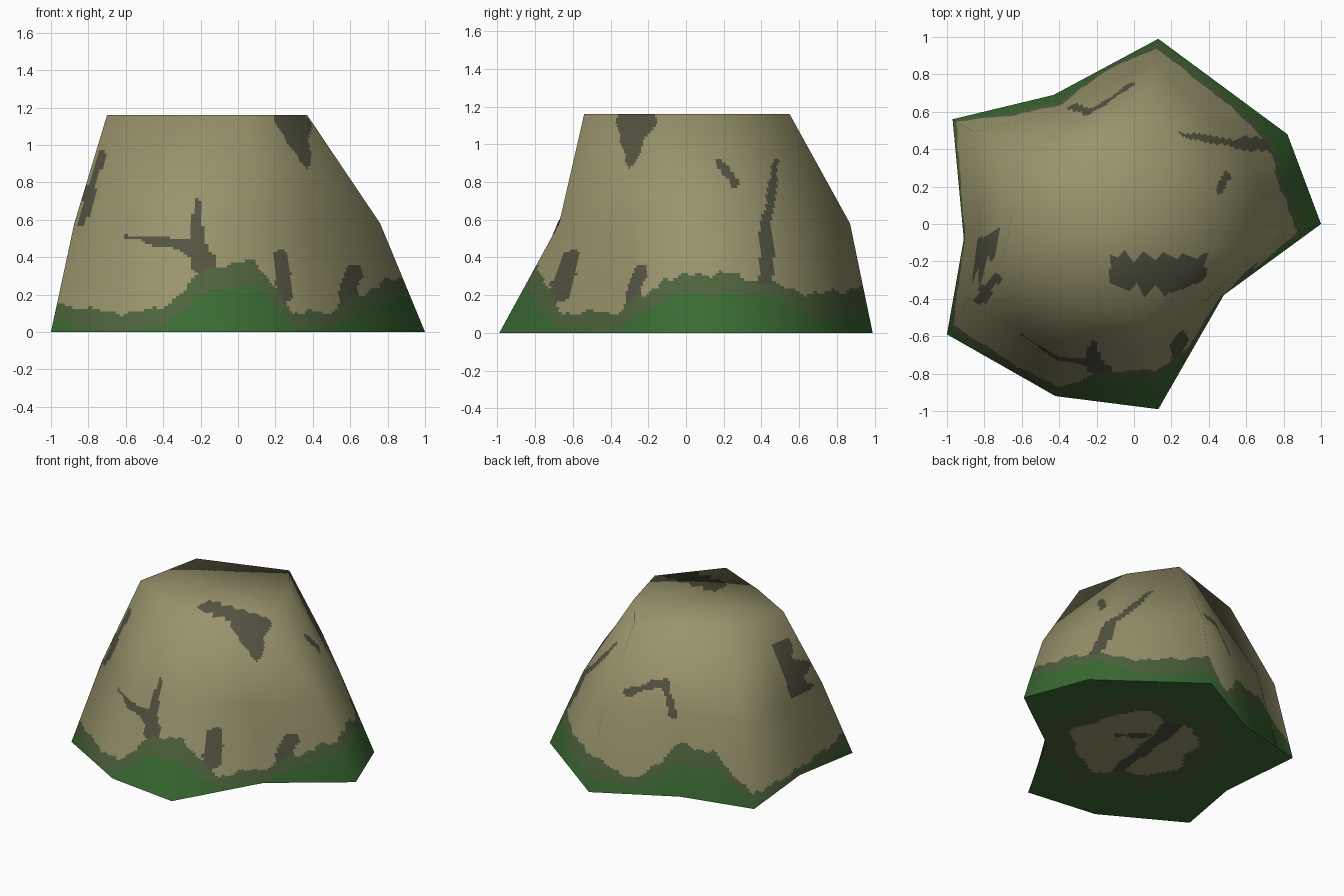
import bpy, bmesh, math
from mathutils import Vector

if "Cube" in bpy.data.objects:
    bpy.data.objects.remove(bpy.data.objects["Cube"])

def mat(name, rgb):
    m = bpy.data.materials.new(name)
    m.diffuse_color = (*rgb, 1)
    m.use_nodes = True
    m.node_tree.nodes["Principled BSDF"].inputs["Base Color"].default_value = m.diffuse_color
    return m

TAN, CRACK, MOSS, GRASS = range(4)
MATS = [mat("tan stone", (.315, .292, .15)), mat("dark crack", (.088, .086, .054)),
        mat("faded moss", (.077, .125, .046)), mat("deep moss", (.043, .145, .033))]

# Ten-sided foot; the top has seven corners, its other points are midpoints
H, N = 1.16, 10
FOOT = [(1, 0), (.82, .48), (.13, .99), (-.43, .69), (-.97, .56),
        (-.91, -.08), (-1, -.59), (-.42, -.92), (.13, -.99), (.48, -.38)]
CAP = [(.37, -.15), (.27, .24), (.05, .55), None, (-.59, .34),
       None, (-.70, -.18), (-.34, -.38), (.04, -.54), None]
BULGE = [1.11, 1.09, 1.13, 1.07, 1.1, 1.06, 1.03, 1.05, .88, 1.12]

base = [Vector((x, y, 0)) for x, y in FOOT]
top = [c and Vector((*c, H)) for c in CAP]
top = [c or (top[i - 1] + top[(i + 1) % N]) / 2 for i, c in enumerate(top)]
waist = []
for b, t, k in zip(base, top, BULGE):
    m = (b + t) / 2
    waist.append(Vector((m.x * k, m.y * k, H / 2)))

# Moss heights at every half side
DEEP = [.21, .2, .2, .07, .1, .05, .24, .24, .04, 0,
        0, .01, .07, 0, .03, .22, .25, .03, .01, .13]
FADED = [.3, .32, .26, .2, .25, .1, .38, .35, .1, .07,
         .05, .1, .16, .1, .12, .35, .38, .11, .1, .22]

def height(table, u):
    i = int(2 * u)
    t = 2 * u - i
    return table[i % 20] * (1 - t) + table[(i + 1) % 20] * t

# Cracks: tapered strokes of (x, y, radius) drawn along a view direction
FRONT = [[(-.22, .69, .025), (-.2, .35, .05)],
         [(-.6, .51, .01), (-.3, .47, .035), (-.17, .38, .05)],
         [(.22, .4, .035), (.25, .2, .045)], [(.62, .32, .05), (.57, .13, .04)],
         [(-.73, .95, .02), (-.84, .58, .025)]]
RIGHT = [[(-.265, 1.12, .1), (-.3, .88, .01)],
         [(.42, .28, .04), (.43, .6, .03), (.48, .91, .012)],
         [(.18, .9, .015), (.26, .8, .02)]]
BACK = [[(-.4, .38, .025), (-.14, .46, .025), (-.09, .22, .02)]]
UNDER = [[(-.16, -.22, .025), (.3, .15, .05)], [(-.12, .06, .015), (.22, .06, .015)]]

def view(az, el):
    """Right, up and toward-viewer vectors of a view."""
    a, e = math.radians(az), math.radians(el)
    right = Vector((math.cos(a), math.sin(a), 0))
    flat = Vector((math.sin(a), -math.cos(a), 0))
    return (right, Vector((0, 0, math.cos(e))) - flat * math.sin(e),
            flat * math.cos(e) + Vector((0, 0, math.sin(e))))

SIDES = [(view(0, 0), FRONT), (view(90, 0), RIGHT), (view(215, 25), BACK)]
BELOW = [(view(140, -30), UNDER)]

def cracked(p, n):
    for (right, up, toward), strokes in (BELOW if p.z < .001 else SIDES):
        if n.dot(toward) < .03:
            continue
        x, y = p.dot(right), p.dot(up)
        wob = .007 * math.sin(29 * x + 17 * y) + .004 * math.sin(53 * y - 31 * x)
        for path in strokes:
            for (ax, ay, ar), (bx, by, br) in zip(path, path[1:]):
                dx, dy = bx - ax, by - ay
                t = ((x - ax) * dx + (y - ay) * dy) / (dx * dx + dy * dy)
                t = max(0, min(1, t))
                if math.hypot(x - ax - t * dx, y - ay - t * dy) < ar + t * (br - ar) + wob:
                    return True
    return False

def colour(p, n, u):
    if p.z < .001:                               # underside: nested patches
        a = math.atan2(p.y, p.x)
        r = p.length + .03 * math.sin(5 * a) + .02 * math.sin(9 * a + 1)
        if r > .43:
            return GRASS if r > .64 else MOSS
    else:                                        # sides: moss creeping up
        w = .012 * math.sin(u * 13) + .008 * math.sin(u * 31)
        if p.z < height(DEEP, u) + w * .4:
            return GRASS
        if p.z < height(FADED, u) + w:
            return MOSS
    return CRACK if cracked(p, n) else TAN

# Smooth normals of the coarse rock
bm = bmesh.new()
rows = [[bm.verts.new(v) for v in ring] for ring in (base, waist, top)]
for lo, hi in zip(rows, rows[1:]):
    for i in range(N):
        j = (i + 1) % N
        bm.faces.new((lo[i], lo[j], hi[j], hi[i]))
bm.faces.new(rows[2])
bm.normal_update()
nb, nw, nt = [[v.normal.copy() for v in r] for r in rows]
bm.free()

# Fine skin laid over the coarse rock so colour patches can be cut into it
verts, index, faces, loop_normals, mats = [], {}, [], [], []

def vert(co):
    key = tuple(round(c, 5) for c in co)
    if key not in index:
        index[key] = len(verts)
        verts.append(co)
    return index[key]

def at(ring, i, s):
    return ring[i].lerp(ring[(i + 1) % N], s)

def strip(lo, nlo, hi, nhi, steps, cols=26):
    for i in range(N):
        for c in range(cols):
            for r in range(steps):
                quad = {}
                for a, b in ((c, r), (c + 1, r), (c + 1, r + 1), (c, r + 1)):
                    s, t = a / cols, b / steps
                    co = at(lo, i, s).lerp(at(hi, i, s), t)
                    no = at(nlo, i, s).lerp(at(nhi, i, s), t).normalized()
                    quad.setdefault(vert(co), (co, no))
                mid = sum((q[0] for q in quad.values()), Vector()) / len(quad)
                nor = sum((q[1] for q in quad.values()), Vector()).normalized()
                faces.append(list(quad))
                loop_normals.extend(q[1] for q in quad.values())
                mats.append(colour(mid, nor, i + (c + .5) / cols))

up, down = [Vector((0, 0, 1))] * N, [Vector((0, 0, -1))] * N
strip([Vector((0, 0, 0))] * N, down, base, down, 34)       # underside
strip(base, nb, waist, nw, 42)                              # lower sides
strip(waist, nw, top, nt, 34)                               # upper sides
strip(top, nt, [Vector((-.15, 0, H))] * N, up, 6)           # flat top

me = bpy.data.meshes.new("rock")
me.from_pydata(verts, [], faces)
for m in MATS:
    me.materials.append(m)
me.polygons.foreach_set("material_index", mats)
me.polygons.foreach_set("use_smooth", [True] * len(faces))
me.update()
me.normals_split_custom_set([tuple(n) for n in loop_normals])
rock = bpy.data.objects.new("mossy_rock", me)
bpy.context.collection.objects.link(rock)
